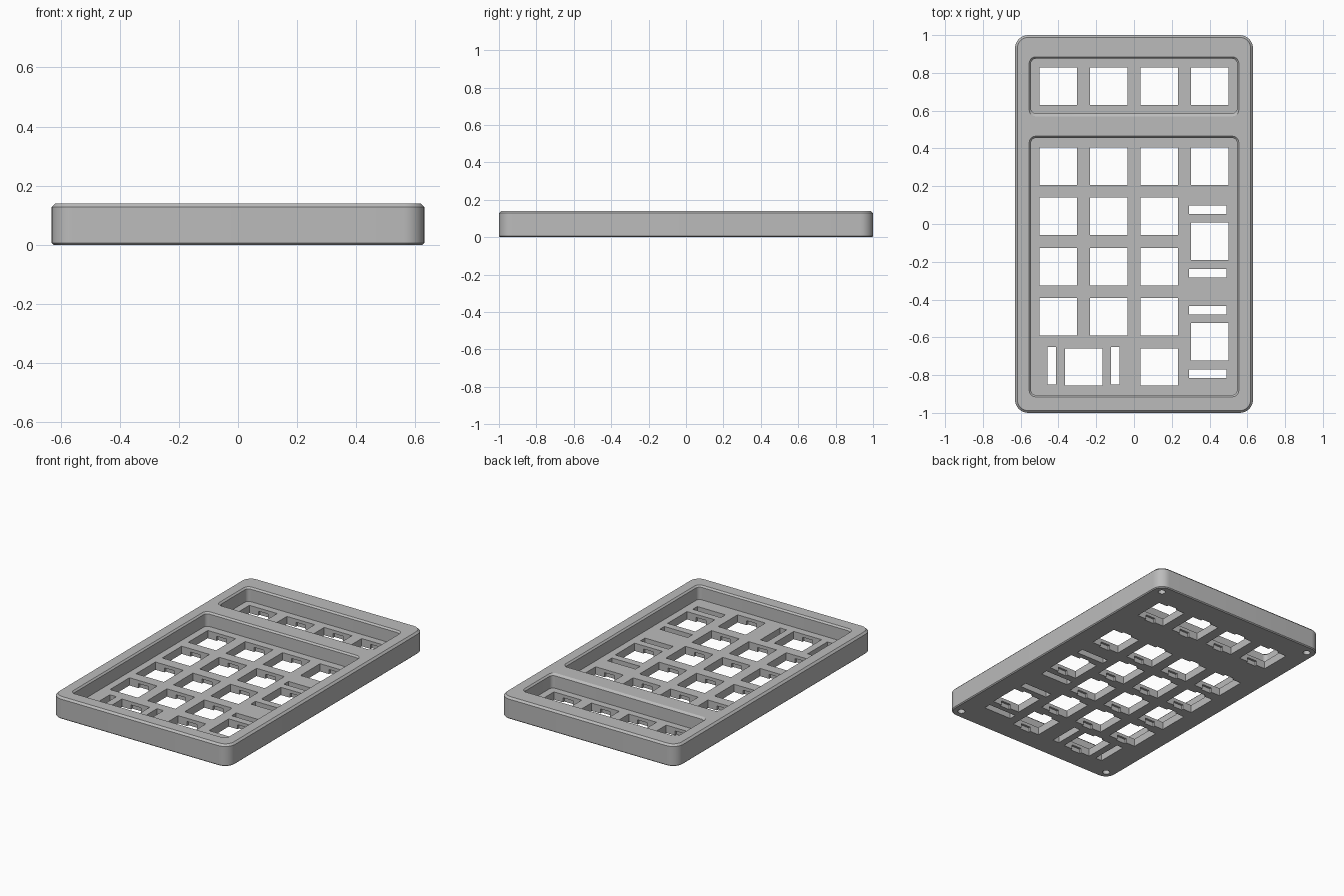
import bpy, bmesh, math

cube = bpy.data.objects.get("Cube")
if cube:
    bpy.data.objects.remove(cube, do_unlink=True)

grey = bpy.data.materials.new("case grey")
grey.use_nodes = True
grey.diffuse_color = (0.5, 0.5, 0.5, 1)
grey.node_tree.nodes["Principled BSDF"].inputs["Base Color"].default_value = (0.5, 0.5, 0.5, 1)


def outline(x0, x1, y0, y1, r, steps=8):
    """Rounded rectangle, counter-clockwise; plain rectangle when r is 0."""
    if r == 0:
        return [(x0, y0), (x1, y0), (x1, y1), (x0, y1)]
    corners = [(x1 - r, y1 - r), (x0 + r, y1 - r), (x0 + r, y0 + r), (x1 - r, y0 + r)]
    points = []
    for quarter, (cx, cy) in enumerate(corners):
        for i in range(steps + 1):
            a = math.pi / 2 * (quarter + i / steps)
            points.append((cx + r * math.cos(a), cy + r * math.sin(a)))
    return points


def loft(bm, layers):
    """Closed solid through (outline, z) layers, bottom to top."""
    rings = [[bm.verts.new((x, y, z)) for x, y in pts] for pts, z in layers]
    n = len(rings[0])
    bm.faces.new(rings[0][::-1])
    bm.faces.new(rings[-1])
    for low, high in zip(rings, rings[1:]):
        for i in range(n):
            j = (i + 1) % n
            bm.faces.new((low[i], low[j], high[j], high[i]))


def box(bm, cx, cy, w, h, z0, z1):
    rect = outline(cx - w / 2, cx + w / 2, cy - h / 2, cy + h / 2, 0)
    loft(bm, [(rect, z0), (rect, z1)])


def make_object(name, bm):
    mesh = bpy.data.meshes.new(name)
    bm.to_mesh(mesh)
    bm.free()
    mesh.materials.append(grey)
    obj = bpy.data.objects.new(name, mesh)
    bpy.context.collection.objects.link(obj)
    return obj


def cut(target, bm):
    """Subtract the solids in bm from the target."""
    cutter = make_object("cutter", bm)
    cutter.hide_render = True
    mod = target.modifiers.new("cut", 'BOOLEAN')
    mod.operation = 'DIFFERENCE'
    mod.solver = 'EXACT'
    mod.object = cutter
    bpy.context.view_layer.objects.active = target
    bpy.ops.object.modifier_apply(modifier=mod.name)
    bpy.data.objects.remove(cutter, do_unlink=True)


# Case body with chamfered top and bottom edges
HX, HY, TOP, FLOOR = 0.63, 1.0, 0.14, 0.05


def body_ring(inset):
    return outline(-HX + inset, HX - inset, -HY + inset, HY - inset, 0.07 - inset)


bm = bmesh.new()
loft(bm, [(body_ring(0.006), 0), (body_ring(0), 0.006),
          (body_ring(0), TOP - 0.012), (body_ring(0.012), TOP)])
case = make_object("keypad_case", bm)

# Two key wells with flared rims; the divider side of the upper one is wider
bm = bmesh.new()
for y0, y1, lip in ((-0.915, 0.465, 0.01), (0.57, 0.885, 0.016)):
    inner = outline(-0.545, 0.545, y0 + lip, y1 - 0.01, 0.025)
    outer = outline(-0.555, 0.555, y0, y1, 0.035)
    loft(bm, [(inner, FLOOR), (inner, TOP - 0.01), (outer, TOP), (outer, TOP + 0.05)])
cut(case, bm)

# Key positions: function row, number block, and the three double-size keys
columns = (-0.4, -0.133, 0.133, 0.4)
keys = [(x, y) for y in (0.73, 0.306) for x in columns]
keys += [(x, y) for y in (0.041, -0.226, -0.491) for x in columns[:3]]
tall_keys = [(0.4, -0.092), (0.4, -0.624)]
wide_key = (-0.267, -0.757)
keys += tall_keys + [wide_key, (0.133, -0.757)]

# Switch openings, stabiliser slots and blind screw holes
bm = bmesh.new()
for x, y in keys:
    box(bm, x, y, 0.198, 0.198, -0.05, 0.09)
for side in (-1, 1):
    for x, y in tall_keys:
        box(bm, x - 0.01, y + side * 0.168, 0.2, 0.046, -0.05, 0.09)
    box(bm, wide_key[0] + side * 0.168, wide_key[1] + 0.007, 0.046, 0.2, -0.05, 0.09)
    for end in (-1, 1):
        cx, cy, r = side * 0.57, end * 0.94, 0.022
        hole = outline(cx - r, cx + r, cy - r, cy + r, r * 0.999, 5)
        loft(bm, [(hole, -0.05), (hole, 0.09)])
cut(case, bm)

# Clip notches under the plate, front and back of each opening
bm = bmesh.new()
for x, y in keys:
    box(bm, x, y, 0.07, 0.226, -0.05, FLOOR - 0.021)
cut(case, bm)

# Smooth rounded corners, crisp edges
bpy.ops.object.select_all(action='DESELECT')
case.select_set(True)
bpy.context.view_layer.objects.active = case
bpy.ops.object.shade_smooth_by_angle(angle=math.radians(30))
